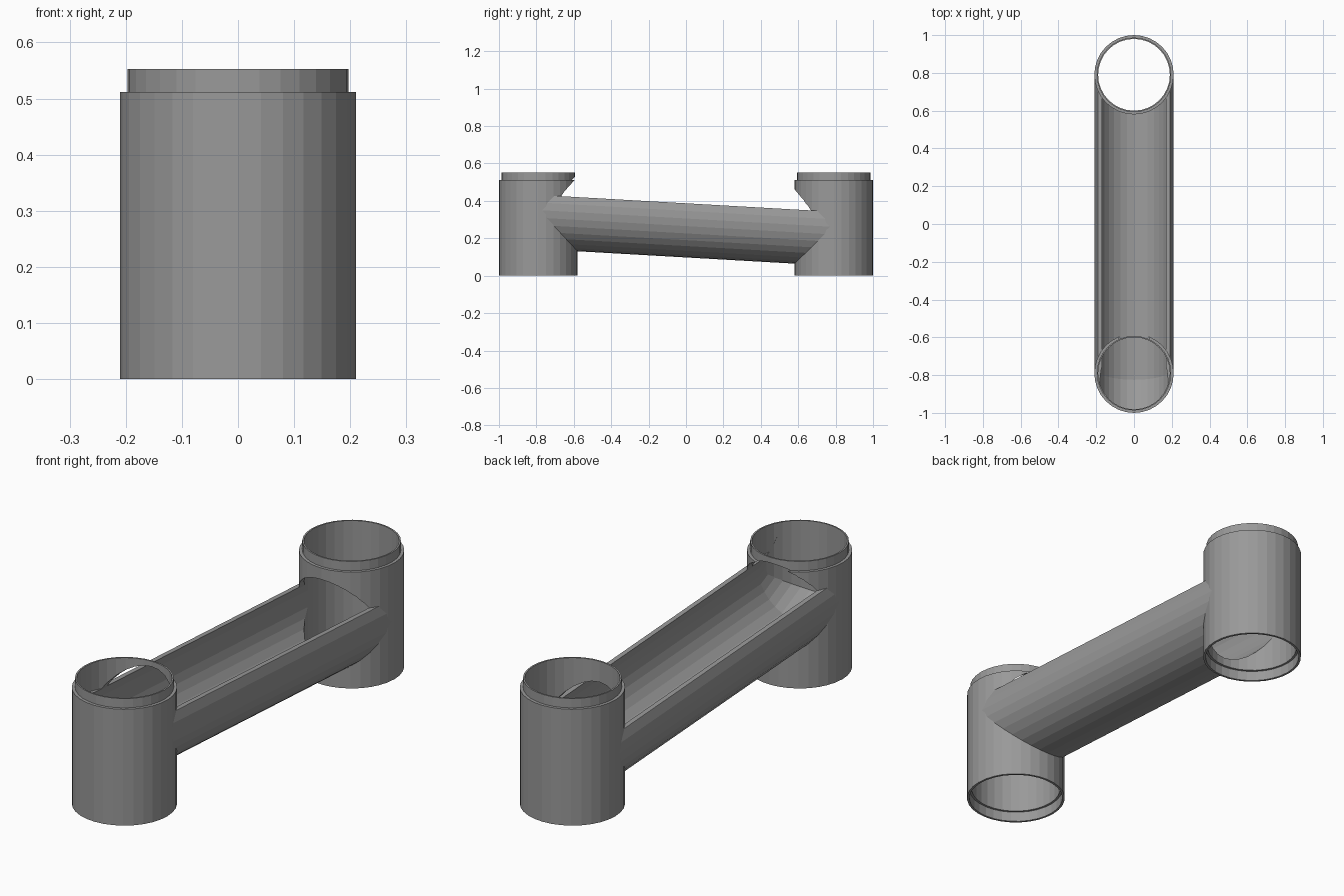
import bpy, bmesh, math
from mathutils import Matrix

if "Cube" in bpy.data.objects:
    bpy.data.objects.remove(bpy.data.objects["Cube"])

SIDES = 32
TOWER_Y = 0.79          # socket centres at +-TOWER_Y
MID_Z, SLOPE = 0.306, 0.057
A = math.atan(SLOPE)


def finish(name, bm):
    bmesh.ops.recalc_face_normals(bm, faces=bm.faces)
    me = bpy.data.meshes.new(name)
    bm.to_mesh(me)
    bm.free()
    ob = bpy.data.objects.new(name, me)
    bpy.context.collection.objects.link(ob)
    return ob


def ring(name, profile, y):
    """Closed (radius, z) profile turned about a vertical axis."""
    bm = bmesh.new()
    loops = []
    for i in range(SIDES):
        t = 2 * math.pi * i / SIDES
        loops.append([bm.verts.new((r * math.cos(t), y + r * math.sin(t), z)) for r, z in profile])
    n = len(profile)
    for i in range(SIDES):
        a, b = loops[i], loops[(i + 1) % SIDES]
        for j in range(n):
            k = (j + 1) % n
            bm.faces.new((a[j], b[j], b[k], a[k]))
    return finish(name, bm)


def bent_rod(name, r, rise=math.radians(26), bend_y=-0.776, end_y=-1.05):
    """Rod down the track axis, with a mitred upward bend at the high end."""
    bend_z = MID_Z - SLOPE * bend_y
    end_z = bend_z + (bend_y - end_y) * math.tan(rise)
    # stations: y, z, lean of the section plane, stretch of the section
    stations = [(TOWER_Y, MID_Z - SLOPE * TOWER_Y, A, 1),
                (bend_y, bend_z, (A + rise) / 2, 1 / math.cos((rise - A) / 2)),
                (end_y, end_z, rise, 1)]
    bm = bmesh.new()
    loops = []
    for y, z, lean, k in stations:
        loop = []
        for i in range(SIDES):
            t = 2 * math.pi * i / SIDES
            h = r * k * math.sin(t)
            loop.append(bm.verts.new((r * math.cos(t), y + h * math.sin(lean), z + h * math.cos(lean))))
        loops.append(loop)
    for a, b in zip(loops, loops[1:]):
        for i in range(SIDES):
            j = (i + 1) % SIDES
            bm.faces.new((a[i], a[j], b[j], b[i]))
    bm.faces.new(loops[0])
    bm.faces.new(loops[-1])
    return finish(name, bm)


def cylinder(name, r, y):
    bm = bmesh.new()
    bmesh.ops.create_cone(bm, cap_ends=True, segments=SIDES, radius1=r, radius2=r,
                          depth=3, matrix=Matrix.Translation((0, y, 0)))
    return finish(name, bm)


def box(name, size, matrix):
    bm = bmesh.new()
    bmesh.ops.create_cube(bm, size=1, matrix=matrix @ Matrix.Diagonal((*size, 1)))
    return finish(name, bm)


def combine(ob, other, op):
    m = ob.modifiers.new(op, 'BOOLEAN')
    m.operation, m.solver, m.object = op, 'EXACT', other
    bpy.context.view_layer.objects.active = ob
    bpy.ops.object.modifier_apply(modifier=m.name)
    bpy.data.objects.remove(other, do_unlink=True)


def clipped_rod(name, r, front_r):
    """Bent rod kept inside the front socket's round wall."""
    rod = bent_rod(name, r)
    hull = box("hull", (1, 2.4, 2.8), Matrix.Translation((0, 1.2 - TOWER_Y, 0)))
    combine(hull, cylinder("hull_end", front_r, -TOWER_Y), 'UNION')
    combine(rod, hull, 'INTERSECT')
    return rod


# sloping channel, open along the top, with a ramp at the high end
track = clipped_rod("sloped_track", 0.208, 0.2)
combine(track, box("top_cut", (1, 3, 1), Matrix.Translation((0, 0, MID_Z))
                   @ Matrix.Rotation(-A, 4, 'X') @ Matrix.Translation((0, 0, 0.581))),
        'DIFFERENCE')
combine(track, cylinder("drop_hole", 0.195, TOWER_Y), 'DIFFERENCE')

# two stacking sockets: stepped neck on top, matching recess underneath
socket = [(0.21, 0), (0.21, 0.512), (0.197, 0.512), (0.197, 0.553),
          (0.19, 0.553), (0.19, 0.045), (0.2, 0.045), (0.2, 0)]
for y in (-TOWER_Y, TOWER_Y):
    combine(track, ring("socket", socket, y), 'UNION')

# inner bore through channel and socket walls
combine(track, clipped_rod("bore", 0.189, 0.191), 'DIFFERENCE')

# dark grey plastic
mat = bpy.data.materials.new("dark_grey")
mat.diffuse_color = (0.32, 0.32, 0.32, 1)
mat.use_nodes = True
mat.node_tree.nodes["Principled BSDF"].inputs["Base Color"].default_value = mat.diffuse_color
track.data.materials.clear()
track.data.materials.append(mat)
for p in track.data.polygons:
    p.material_index = 0
